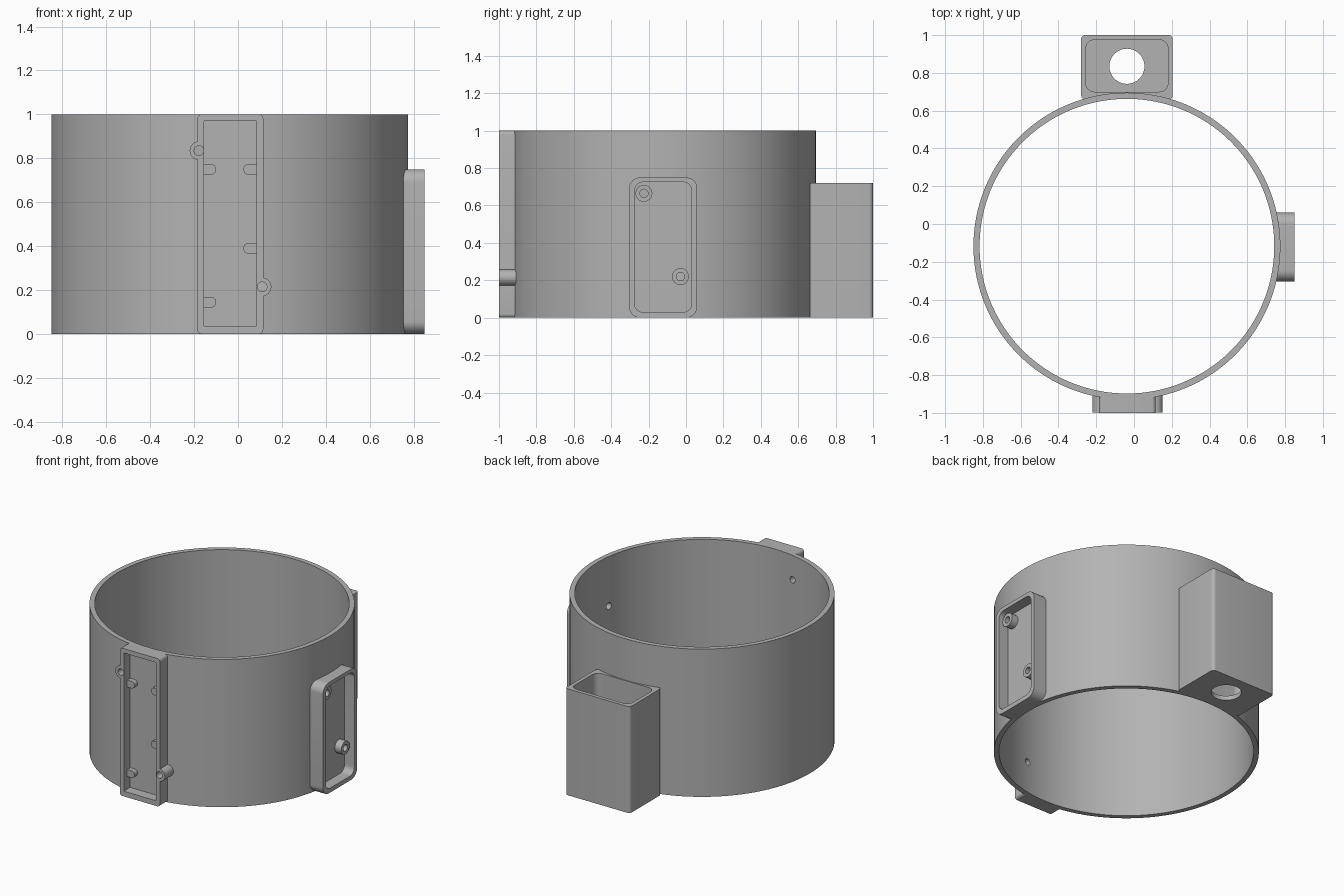
import bpy, bmesh, math
from mathutils import Vector

if "Cube" in bpy.data.objects:
    bpy.data.objects.remove(bpy.data.objects["Cube"], do_unlink=True)

CX, CY = -0.0375, -0.1175      # drum centre
R_OUT, R_IN = 0.8125, 0.78

grey = bpy.data.materials.new("plain grey")
grey.use_nodes = True
grey.diffuse_color = (0.45, 0.45, 0.45, 1)
grey.node_tree.nodes["Principled BSDF"].inputs["Base Color"].default_value = (0.45, 0.45, 0.45, 1)


def circle(u, v, r, n=32):
    return [(u + r * math.cos(2 * math.pi * i / n), v + r * math.sin(2 * math.pi * i / n)) for i in range(n)]


def rounded(u0, u1, v0, v1, r, n=6):
    """Outline of a rectangle with round corners."""
    pts = []
    corners = [(u1 - r, v1 - r), (u0 + r, v1 - r), (u0 + r, v0 + r), (u1 - r, v0 + r)]
    for k, (u, v) in enumerate(corners):
        for i in range(n + 1):
            a = math.pi / 2 * (k + i / n)
            pts.append((u + r * math.cos(a), v + r * math.sin(a)))
    return pts


def prism(name, outline, axis, a, b):
    """Extrude a flat outline along an axis from a to b."""
    place = {"x": lambda u, v, w: (w, u, v),
             "y": lambda u, v, w: (u, w, v),
             "z": lambda u, v, w: (u, v, w)}[axis]
    bm = bmesh.new()
    face = bm.faces.new([bm.verts.new(place(u, v, a)) for u, v in outline])
    out = bmesh.ops.extrude_face_region(bm, geom=[face])
    moved = [g for g in out["geom"] if isinstance(g, bmesh.types.BMVert)]
    bmesh.ops.translate(bm, verts=moved, vec=Vector(place(0, 0, b - a)))
    bmesh.ops.recalc_face_normals(bm, faces=bm.faces)
    mesh = bpy.data.meshes.new(name)
    bm.to_mesh(mesh)
    bm.free()
    mesh.materials.append(grey)
    ob = bpy.data.objects.new(name, mesh)
    bpy.context.collection.objects.link(ob)
    return ob


def combine(ob, other, operation):
    """Apply a boolean and remove the helper."""
    mod = ob.modifiers.new("bool", "BOOLEAN")
    mod.operation, mod.solver, mod.object = operation, "EXACT", other
    bpy.context.view_layer.objects.active = ob
    bpy.ops.object.modifier_apply(modifier=mod.name)
    bpy.data.objects.remove(other, do_unlink=True)


def cut(ob, *args):
    combine(ob, prism("cutter", *args), "DIFFERENCE")


def join(ob, *args):
    combine(ob, prism("helper", *args), "UNION")


def fit_to_drum(ob):
    """Hollow the back of a part so it seats just inside the drum wall."""
    cut(ob, circle(CX, CY, R_OUT - 0.012, 160), "z", -0.1, 1.1)


# Drum wall
drum = prism("drum_wall", circle(CX, CY, R_OUT, 160), "z", 0, 1)
cut(drum, circle(CX, CY, R_IN, 160), "z", -0.1, 1.1)

# Front tray with two screw ears and four small clips
FLOOR_Y = -0.932
ears = [(-0.178, 0.835), (0.11, 0.215)]
front = prism("front_tray", rounded(-0.185, 0.115, 0, 1, 0.02), "y", -1, -0.88)
for x, z in ears:
    join(front, circle(x, z, 0.042), "y", -0.999, -0.88)
fit_to_drum(front)
cut(front, rounded(-0.155, 0.085, 0.035, 0.97, 0.004), "y", -1.1, FLOOR_Y)
for x0, x1, z in [(-0.17, -0.1, 0.75), (-0.17, -0.1, 0.145), (0.025, 0.1, 0.75), (0.025, 0.1, 0.39)]:
    join(front, rounded(x0, x1, z - 0.024, z + 0.024, 0.022), "y", -0.965, FLOOR_Y + 0.005)
for x, z in ears:
    for ob in (front, drum):
        cut(ob, circle(x, z, 0.022), "y", -1.1, -0.8)

# Side tray with two screw bosses
FLOOR_X = 0.777
bosses = [(-0.225, 0.665), (-0.03, 0.22)]
side = prism("side_tray", rounded(-0.305, 0.06, 0, 0.75, 0.06, 10), "x", 0.72, 0.85)
fit_to_drum(side)
cut(side, rounded(-0.275, 0.03, 0.03, 0.725, 0.045, 10), "x", FLOOR_X, 0.95)
for y, z in bosses:
    join(side, circle(y, z, 0.045), "x", FLOOR_X - 0.003, 0.825)
    for ob in (side, drum):
        cut(ob, circle(y, z, 0.022), "x", 0.6, 0.95)

# Back box, open at the top with a round hole in its floor
box = prism("back_box", rounded(-0.28, 0.205, 0.66, 1, 0.022), "z", 0, 0.72)
fit_to_drum(box)
cut(box, rounded(-0.255, 0.18, 0.7, 0.975, 0.045), "z", 0.03, 0.9)
cut(box, circle(CX, 0.835, 0.093, 48), "z", -0.1, 0.1)

# Smooth curved walls, sharp edges
for ob in (drum, front, side, box):
    bpy.ops.object.select_all(action="DESELECT")
    ob.select_set(True)
    bpy.context.view_layer.objects.active = ob
    bpy.ops.object.shade_smooth_by_angle(angle=math.radians(30))
